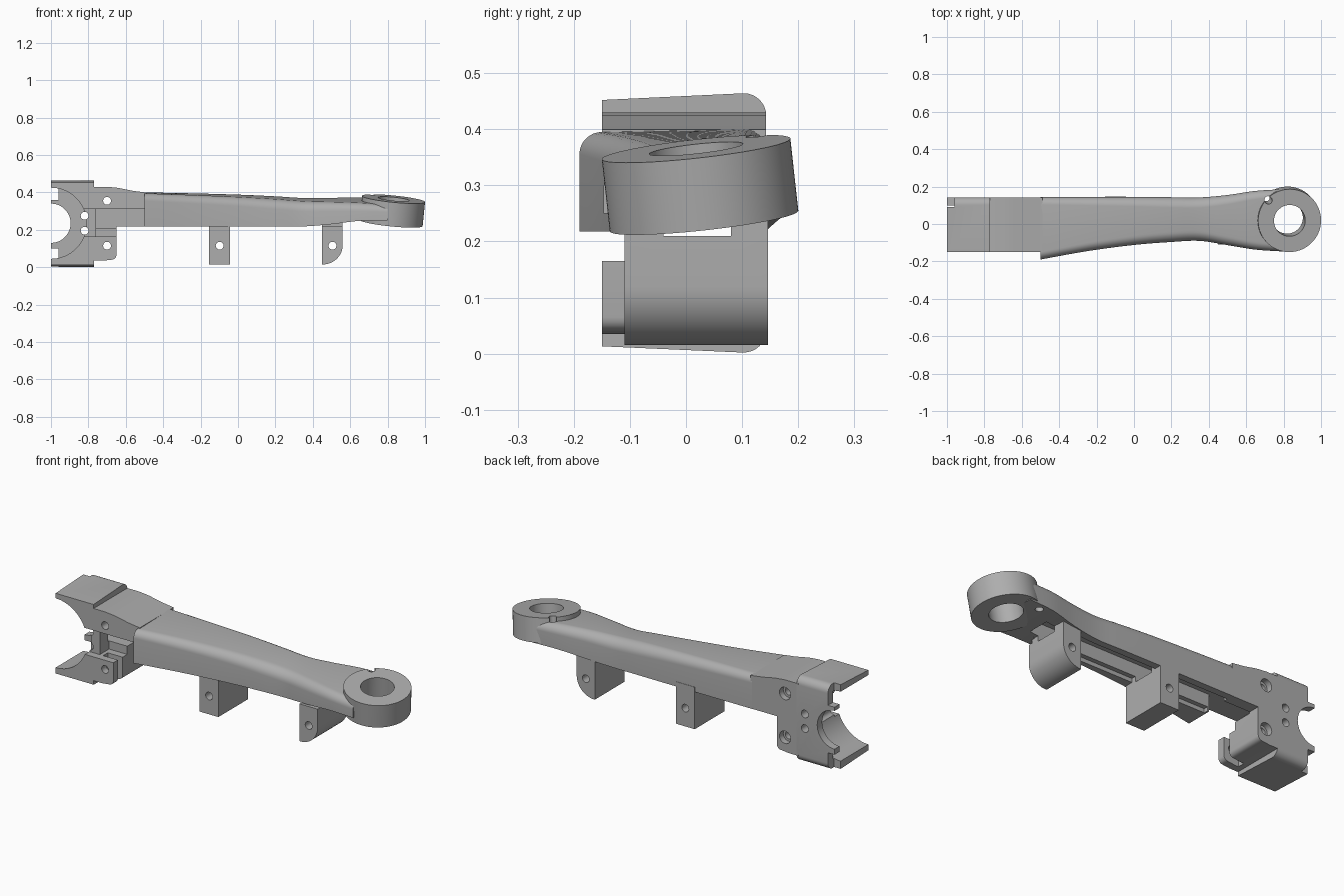
import bpy, bmesh, math
from mathutils import Vector

cube = bpy.data.objects.get("Cube")
if cube:
    bpy.data.objects.remove(cube)

grey = bpy.data.materials.new("plain_grey")
grey.use_nodes = True
colour = (0.42, 0.42, 0.42, 1)
grey.diffuse_color = colour
grey.node_tree.nodes["Principled BSDF"].inputs["Base Color"].default_value = colour


def finish(name, bm):
    """Turn a bmesh into a named grey object."""
    bmesh.ops.recalc_face_normals(bm, faces=bm.faces)
    mesh = bpy.data.meshes.new(name)
    bm.to_mesh(mesh)
    bm.free()
    obj = bpy.data.objects.new(name, mesh)
    bpy.context.collection.objects.link(obj)
    mesh.materials.append(grey)
    return obj


def loft(name, rings):
    """Skin closed rings of equal length and cap both ends."""
    bm = bmesh.new()
    loops = [[bm.verts.new(p) for p in ring] for ring in rings]
    for a, b in zip(loops, loops[1:]):
        for i in range(len(a)):
            j = (i + 1) % len(a)
            bm.faces.new((a[i], a[j], b[j], b[i]))
    bm.faces.new(loops[0])
    bm.faces.new(loops[-1])
    return finish(name, bm)


def prism_x(name, profile, lo, hi):
    return loft(name, [[(x, y, z) for y, z in profile] for x in (lo, hi)])


def prism_y(name, profile, lo, hi):
    return loft(name, [[(x, y, z) for x, z in profile] for y in (lo, hi)])


def box(x0, x1, y0, y1, z0, z1, name="cutter"):
    return prism_y(name, [(x0, z0), (x1, z0), (x1, z1), (x0, z1)], y0, y1)


def arc(cx, cy, r, start, end, steps=8):
    angles = [math.radians(start + (end - start) * i / steps) for i in range(steps + 1)]
    return [(cx + r * math.cos(a), cy + r * math.sin(a)) for a in angles]


def rod(name, centre, axis, radius, length, sides=64):
    """Cylinder that runs from centre along axis."""
    axis = Vector(axis).normalized()
    u = axis.orthogonal().normalized()
    v = axis.cross(u)
    circle = [math.tau * i / sides for i in range(sides)]
    start = Vector(centre)
    return loft(name, [[start + axis * d + radius * (u * math.cos(a) + v * math.sin(a))
                        for a in circle] for d in (0, length)])


def pin_hole(x, z, radius=0.021, y0=-0.3, length=0.6):
    return rod("cutter", (x, y0, z), (0, 1, 0), radius, length, 24)


def cut(obj, *cutters):
    """Subtract the cutters, then drop them."""
    for cutter in cutters:
        cutter.hide_render = True
        mod = obj.modifiers.new("cut", "BOOLEAN")
        mod.operation = "DIFFERENCE"
        mod.solver = "EXACT"
        mod.object = cutter
        bpy.context.view_layer.objects.active = obj
        bpy.ops.object.modifier_apply(modifier=mod.name)
        bpy.data.objects.remove(cutter)


def channel():
    return box(-0.9, 0.61, -0.04, 0.08, 0.21, 0.31)


FRONT, BACK, MID = -0.15, 0.143, 0.235

# Clamp: rounded block with a stepped half bore
clamp_profile = ([(FRONT, 0.013), (0.1, 0.002)] + arc(0.103, 0.042, 0.04, -90, 0)
                 + arc(0.103, 0.424, 0.04, 0, 90) + [(FRONT, 0.452)])
clamp = prism_x("clamp", clamp_profile, -1, -0.77)
cut(clamp,
    rod("cutter", (-1, -0.3, MID), (0, 1, 0), 0.19, 0.4),
    rod("cutter", (-1, 0, MID), (0, 1, 0), 0.105, 0.3),
    box(-1.1, -0.96, 0.09, 0.2, 0.36, 0.5),
    box(-1.1, -0.96, 0.09, 0.2, -0.1, 0.1),
    box(-1.1, -0.7, -0.2, -0.11, 0.165, 0.31),
    channel(),
    pin_hole(-0.82, 0.275), pin_hole(-0.82, 0.195))

# Shoulder between the clamp and the arm, with a lower jaw
shoulder_profile = ([(-0.78, 0.035), (-0.72, 0.035)] + arc(-0.675, 0.065, 0.025, -90, 0, 5)
                    + [(-0.65, 0.218), (-0.49, 0.218), (-0.49, 0.399), (-0.56, 0.408),
                       (-0.64, 0.424), (-0.7, 0.43), (-0.78, 0.43)])
shoulder = prism_y("shoulder", shoulder_profile, FRONT, BACK)
cut(shoulder,
    box(-0.9, -0.76, -0.2, -0.11, 0.165, 0.31),
    box(-0.76, -0.5, -0.2, -0.03, 0.165, 0.31),
    box(-0.74, -0.6, -0.11, -0.07, 0, 0.2),
    channel(),
    *[pin_hole(-0.7, z) for z in (0.355, 0.115)],
    *[pin_hole(-0.7, z, 0.034, 0.11, 0.1) for z in (0.355, 0.115)])

# Arm stations: x, front y, back y, front top, back top, bottom, edge radius
stations = [
    (-0.5, -0.19, 0.144, 0.395, 0.4, 0.218, 0.04),
    (-0.25, -0.145, 0.144, 0.386, 0.395, 0.218, 0.045),
    (0, -0.112, 0.144, 0.376, 0.388, 0.218, 0.05),
    (0.2, -0.096, 0.143, 0.365, 0.379, 0.218, 0.055),
    (0.35, -0.09, 0.142, 0.354, 0.37, 0.218, 0.055),
    (0.5, -0.113, 0.155, 0.35, 0.371, 0.23, 0.05),
    (0.65, -0.137, 0.177, 0.345, 0.372, 0.248, 0.045),
    (0.8, -0.147, 0.186, 0.335, 0.365, 0.25, 0.04),
]


def smooth_stations(rows, steps=5):
    """Catmull-Rom in-betweens for the loft."""
    out = []
    for i in range(len(rows) - 1):
        quad = [rows[max(0, min(len(rows) - 1, i + k))] for k in (-1, 0, 1, 2)]
        for s in range(steps):
            t = s / steps
            out.append([b + t / 2 * (c - a + t * (2 * a - 5 * b + 4 * c - d
                        + t * (3 * (b - c) + d - a))) for a, b, c, d in zip(*quad)])
    return out + [rows[-1]]


def arm_ring(x, yf, yb, zf, zb, bottom, r):
    shape = ([(yf, bottom)] + arc(yf + r, zf - r, r, 180, 90)
             + arc(yb - r, zb - r, r, 90, 0) + [(yb, bottom)])
    return [(x, y, z) for y, z in shape]


arm = loft("arm", [arm_ring(*row) for row in smooth_stations(stations)])

# Tilted end ring, with its bore and a small pin hole
normal = Vector((0.1, -0.11, 1)).normalized()
ring_top = Vector((0.832, 0.018, 0.365))
ring = rod("end_ring", ring_top, -normal, 0.169, 0.13, 96)
for part in (ring, arm):
    cut(part,
        rod("cutter", ring_top + normal * 0.1, -normal, 0.084, 0.4),
        rod("cutter", ring_top + Vector((-0.105, 0.1, 0.1)), -normal, 0.02, 0.4, 24))
# Stepped channel under the arm
cut(arm, box(-0.6, 0.58, -0.065, 0.105, 0.1, 0.24), channel())

# Lugs hanging under the arm
lug_y = (-0.11, 0.146)
middle_lug = box(-0.155, -0.042, *lug_y, 0.015, 0.245, "middle_lug")
end_profile = [(0.45, 0.24), (0.45, 0.015)] + arc(0.455, 0.12, 0.105, -90, 0, 12) + [(0.56, 0.24)]
end_lug = prism_y("end_lug", end_profile, *lug_y)
for lug, x in ((middle_lug, -0.098), (end_lug, 0.505)):
    # trim the shoulders that would stand proud of the arm side
    cut(lug, box(-0.3, 0.7, -0.2, -0.085, 0.219, 0.3), channel(), pin_hole(x, 0.115))

for obj in (clamp, shoulder, arm, ring, middle_lug, end_lug):
    bpy.ops.object.select_all(action="DESELECT")
    obj.select_set(True)
    bpy.context.view_layer.objects.active = obj
    bpy.ops.object.shade_smooth_by_angle(angle=math.radians(30))
